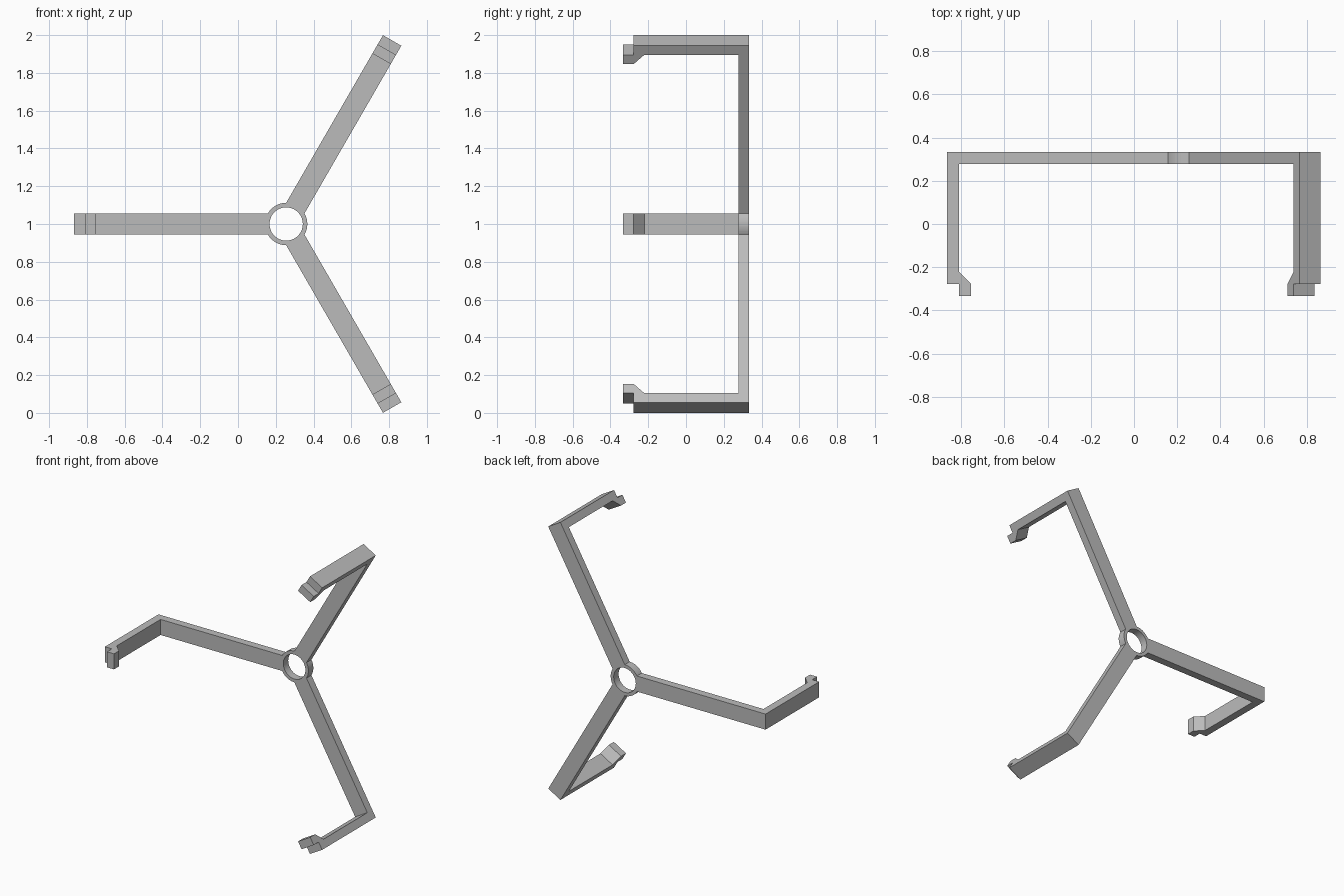
import bpy, bmesh, math
from mathutils import Matrix

cube = bpy.data.objects.get("Cube")
if cube:
    bpy.data.objects.remove(cube, do_unlink=True)

HUB_X, HUB_Z = 0.255, 1.0
REACH = 1.122          # hub centre to outer face of each arm
T = 0.056              # bar thickness, also half the bar width
BACK, FRONT = 0.333, -0.333

grey = bpy.data.materials.new("grey plastic")
grey.use_nodes = True
colour = (0.5, 0.5, 0.5, 1)
grey.diffuse_color = colour
grey.node_tree.nodes["Principled BSDF"].inputs["Base Color"].default_value = colour


def make_object(name, bm):
    bmesh.ops.recalc_face_normals(bm, faces=bm.faces)
    mesh = bpy.data.meshes.new(name)
    bm.to_mesh(mesh)
    bm.free()
    mesh.materials.append(grey)
    obj = bpy.data.objects.new(name, mesh)
    bpy.context.collection.objects.link(obj)
    return obj


def make_hub():
    # Square-edged ring around the y axis
    bm = bmesh.new()
    section = [(0.088, BACK - T), (0.112, BACK - T), (0.112, BACK), (0.088, BACK)]
    verts = [bm.verts.new((r, y, 0)) for r, y in section]
    face = bm.faces.new(verts)
    bmesh.ops.spin(bm, geom=[face] + list(face.edges) + verts, axis=(0, 1, 0),
                   cent=(0, 0, 0), angle=math.tau, steps=72, use_merge=True)
    bmesh.ops.remove_doubles(bm, verts=bm.verts, dist=1e-5)
    # Remove the start section left inside the ring
    inner = [f for f in bm.faces if abs(f.normal.y) < 0.1
             and all(abs(v.co.z) < 1e-5 and v.co.x > 0 for v in f.verts)]
    bmesh.ops.delete(bm, geom=inner, context="FACES")
    bmesh.ops.translate(bm, verts=bm.verts, vec=(HUB_X, 0, HUB_Z))
    return make_object("hub_ring", bm)


def make_arm(name, degrees):
    # Side profile (distance from hub, depth): spoke, forward leg, hooked tip
    inner, tip = REACH - T, REACH - 2 * T
    profile = [(0.096, BACK), (REACH, BACK), (REACH, FRONT + T),
               (inner, FRONT + T), (inner, FRONT), (tip, FRONT),
               (tip, FRONT + T), (inner, FRONT + 2 * T),
               (inner, BACK - T), (0.096, BACK - T)]
    bm = bmesh.new()
    face = bm.faces.new([bm.verts.new((r, y, -T)) for r, y in profile])
    side = bmesh.ops.extrude_face_region(bm, geom=[face])
    bmesh.ops.translate(bm, vec=(0, 0, 2 * T),
                        verts=[v for v in side["geom"] if isinstance(v, bmesh.types.BMVert)])
    turn = Matrix.Rotation(-math.radians(degrees), 4, "Y")
    bmesh.ops.transform(bm, verts=bm.verts,
                        matrix=Matrix.Translation((HUB_X, 0, HUB_Z)) @ turn)
    return make_object(name, bm)


hub = make_hub()
for name, degrees in (("right_arm", 180), ("upper_arm", 60), ("lower_arm", -60)):
    make_arm(name, degrees)

# Round the hub walls while keeping its rims sharp
bpy.ops.object.select_all(action="DESELECT")
hub.select_set(True)
bpy.context.view_layer.objects.active = hub
bpy.ops.object.shade_smooth_by_angle(angle=math.radians(30))
